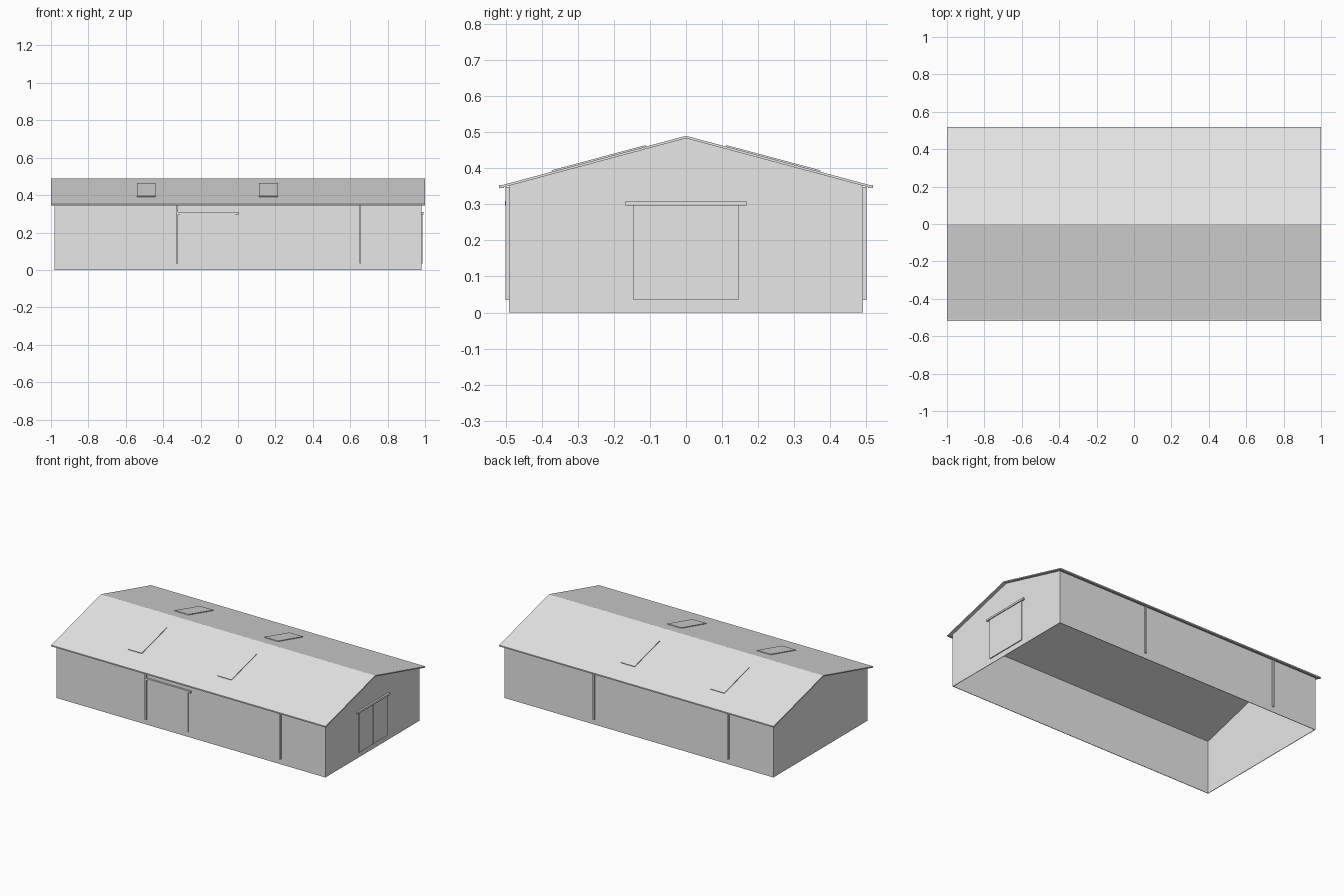
import bpy
import bmesh
import math
from mathutils import Matrix, Vector

cube = bpy.data.objects.get("Cube")
if cube:
    bpy.data.objects.remove(cube, do_unlink=True)

# One pale grey for the whole building
grey = bpy.data.materials.new("pale_grey")
grey.use_nodes = True
COLOUR = (0.8, 0.8, 0.8, 1)
grey.diffuse_color = COLOUR
grey.node_tree.nodes["Principled BSDF"].inputs["Base Color"].default_value = COLOUR

# Main dimensions
WALL_X, WALL_Y = 0.98, 0.49
ROOF_X, ROOF_Y = 1.0, 0.515
RIDGE, THICK = 0.49, 0.007
PITCH = math.radians(15)
SLOPE = math.tan(PITCH)
BAY = WALL_X / 3


def finish(name, bm):
    mesh = bpy.data.meshes.new(name)
    bmesh.ops.recalc_face_normals(bm, faces=bm.faces)
    bm.to_mesh(mesh)
    bm.free()
    mesh.materials.append(grey)
    obj = bpy.data.objects.new(name, mesh)
    bpy.context.collection.objects.link(obj)
    return obj


def box(name, low, high, matrix=Matrix()):
    low, high = Vector(low), Vector(high)
    bm = bmesh.new()
    place = Matrix.Translation((low + high) / 2) @ Matrix.Diagonal((*(high - low), 1))
    bmesh.ops.create_cube(bm, size=1, matrix=matrix @ place)
    return finish(name, bm)


def extrude_profile(name, points, half):
    """Solid with a y-z profile, running along x."""
    bm = bmesh.new()
    face = bm.faces.new([bm.verts.new((-half, y, z)) for y, z in points])
    grown = bmesh.ops.extrude_face_region(bm, geom=[face])
    verts = [v for v in grown["geom"] if isinstance(v, bmesh.types.BMVert)]
    bmesh.ops.translate(bm, verts=verts, vec=(2 * half, 0, 0))
    return finish(name, bm)


# Walls: gabled shell, open below and under the roof
under = RIDGE - THICK
eave = under - SLOPE * WALL_Y
section = [(-WALL_Y, 0), (-WALL_Y, eave), (0, under), (WALL_Y, eave), (WALL_Y, 0)]
walls = extrude_profile("walls", section, WALL_X)
bm = bmesh.new()
bm.from_mesh(walls.data)
bm.normal_update()
opening = [f for f in bm.faces if abs(f.normal.z) > 0.5]
bmesh.ops.delete(bm, geom=opening, context="FACES")
bm.to_mesh(walls.data)
bm.free()
shell = walls.modifiers.new("thickness", "SOLIDIFY")
shell.thickness = 0.005
shell.offset = -1

# Roof: thin bent sheet
drop = SLOPE * ROOF_Y
extrude_profile("roof", [
    (-ROOF_Y, RIDGE - drop), (0, RIDGE), (ROOF_Y, RIDGE - drop),
    (ROOF_Y, under - drop), (0, under), (-ROOF_Y, under - drop)], ROOF_X)

# Gutters, downpipes and skylights on both long sides
for name, side in (("front", -1), ("back", 1)):
    box(name + "_gutter", (-ROOF_X, side * 0.505, 0.345), (ROOF_X, side * 0.518, 0.353))
    for i, bay in enumerate((1, -2)):
        x = side * bay * BAY
        box(f"{name}_downpipe_{i}", (x - 0.005, side * WALL_Y, 0.035),
            (x + 0.005, side * 0.5, 0.348))
    tilt = Matrix.Translation((0, 0, RIDGE)) @ Matrix.Rotation(-side * PITCH, 4, "X")
    for i, bay in enumerate((-1.5, 0.5)):
        x = bay * BAY
        box(f"{name}_skylight_{i}", (x - 0.05, side * 0.115, -0.002),
            (x + 0.05, side * 0.385, 0.004), tilt)


# Sliding doors: two leaves under a rail, facing -y before placing
def sliding_door(name, matrix):
    box(name + "_rail", (-0.168, -0.012, 0.297), (0.168, 0, 0.309), matrix)
    for side, label in ((-1, "left"), (1, "right")):
        box(f"{name}_{label}_leaf", (side * 0.0005, -0.006, 0.035),
            (side * 0.146, 0, 0.297), matrix)


sliding_door("front_door", Matrix.Translation((-BAY / 2, -WALL_Y, 0)))
sliding_door("gable_door", Matrix.Translation((WALL_X, 0, 0))
             @ Matrix.Rotation(math.pi / 2, 4, "Z"))
